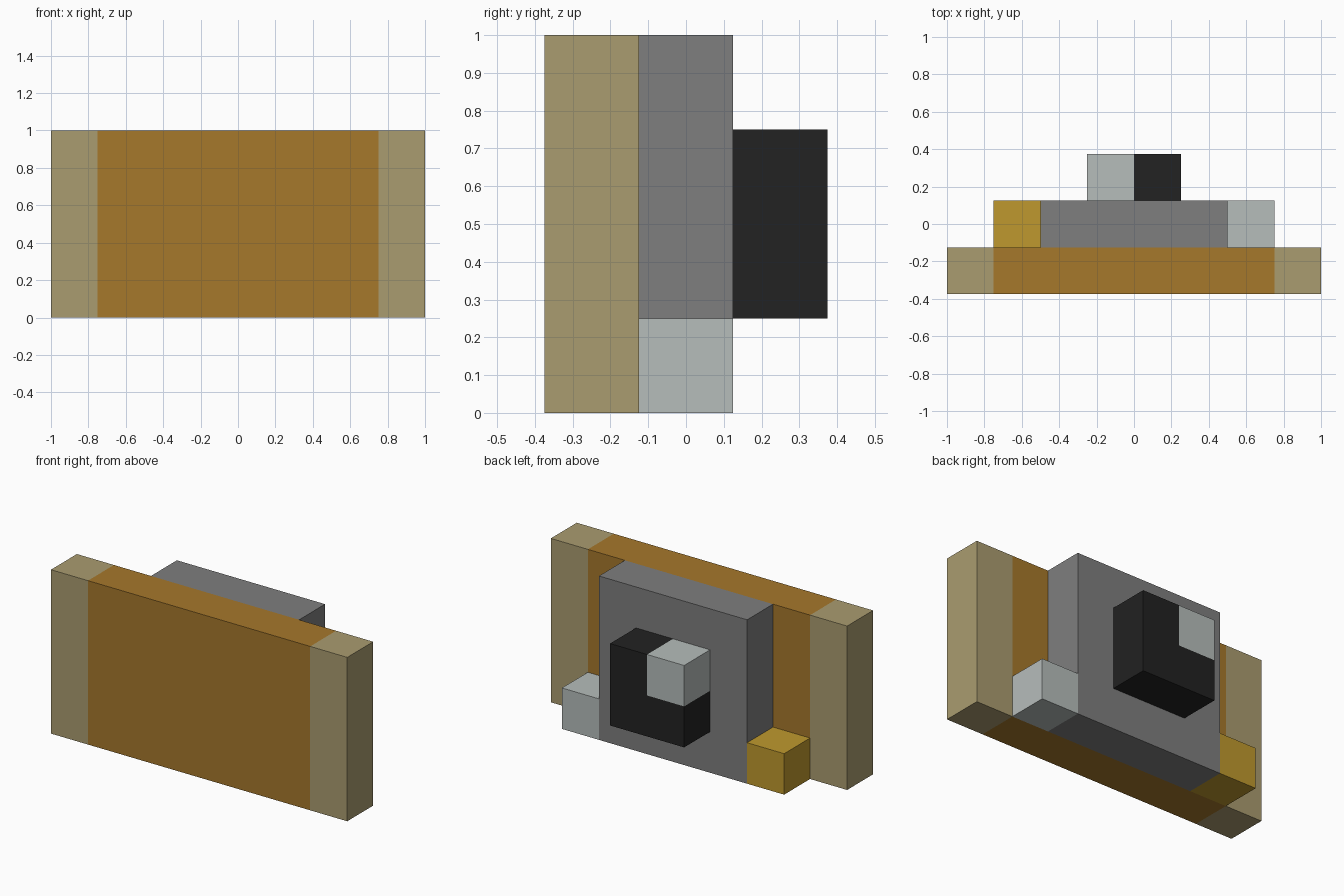
import bpy, bmesh
from mathutils import Vector

cube = bpy.data.objects.get("Cube")
if cube:
    bpy.data.objects.remove(cube, do_unlink=True)


def material(name, hex_code):
    def linear(c):
        return c / 12.92 if c <= 0.04045 else ((c + 0.055) / 1.055) ** 2.4
    rgb = [linear(b / 255) for b in bytes.fromhex(hex_code)]
    mat = bpy.data.materials.new(name)
    mat.use_nodes = True
    mat.diffuse_color = (*rgb, 1)
    bsdf = mat.node_tree.nodes["Principled BSDF"]
    bsdf.inputs["Base Color"].default_value = (*rgb, 1)
    bsdf.inputs["Roughness"].default_value = 0.8
    return mat


tan = material("tan", "AA9C70")
brown = material("orange_brown", "A6782B")
grey = material("mid_grey", "7E7E7E")
black = material("black", "222222")
pale = material("pale_grey", "B6BDBB")
yellow = material("yellow", "BF992E")


def box(name, low, high, mats, cuts=(), rule=None):
    """Box between two corners; cuts are (point, normal) planes, rule picks a colour."""
    low, high = Vector(low), Vector(high)
    bm = bmesh.new()
    bmesh.ops.create_cube(bm, size=1)
    bmesh.ops.scale(bm, vec=high - low, verts=bm.verts)
    bmesh.ops.translate(bm, vec=(low + high) / 2, verts=bm.verts)
    for point, normal in cuts:
        bmesh.ops.bisect_plane(bm, geom=bm.verts[:] + bm.edges[:] + bm.faces[:],
                               plane_co=point, plane_no=normal)
    if rule:
        for face in bm.faces:
            face.material_index = rule(face.calc_center_median())
    mesh = bpy.data.meshes.new(name)
    bm.to_mesh(mesh)
    bm.free()
    for mat in mats:
        mesh.materials.append(mat)
    obj = bpy.data.objects.new(name, mesh)
    bpy.context.collection.objects.link(obj)
    return obj


U = 0.25            # block unit
F = -1.5 * U        # front of the model
X, Z = (1, 0, 0), (0, 0, 1)

# Wide front panel with tan end strips
box("front_panel", (-4 * U, F, 0), (4 * U, F + U, 4 * U), [brown, tan],
    [((s * 3 * U, 0, 0), X) for s in (-1, 1)],
    lambda c: int(abs(c.x) > 3 * U))

# Grey slab behind the panel
box("back_slab", (-2 * U, F + U, 0), (2 * U, F + 2 * U, 4 * U), [grey])

# Small feet beside the slab
box("left_foot", (2 * U, F + U, 0), (3 * U, F + 2 * U, U), [pale])
box("right_foot", (-3 * U, F + U, 0), (-2 * U, F + 2 * U, U), [yellow])

# Black rear block with a pale upper corner
box("rear_block", (-U, F + 2 * U, U), (U, F + 3 * U, 3 * U), [black, pale],
    [((0, 0, 0), X), ((0, 0, 2 * U), Z)],
    lambda c: int(c.x < 0 and c.z > 2 * U))
